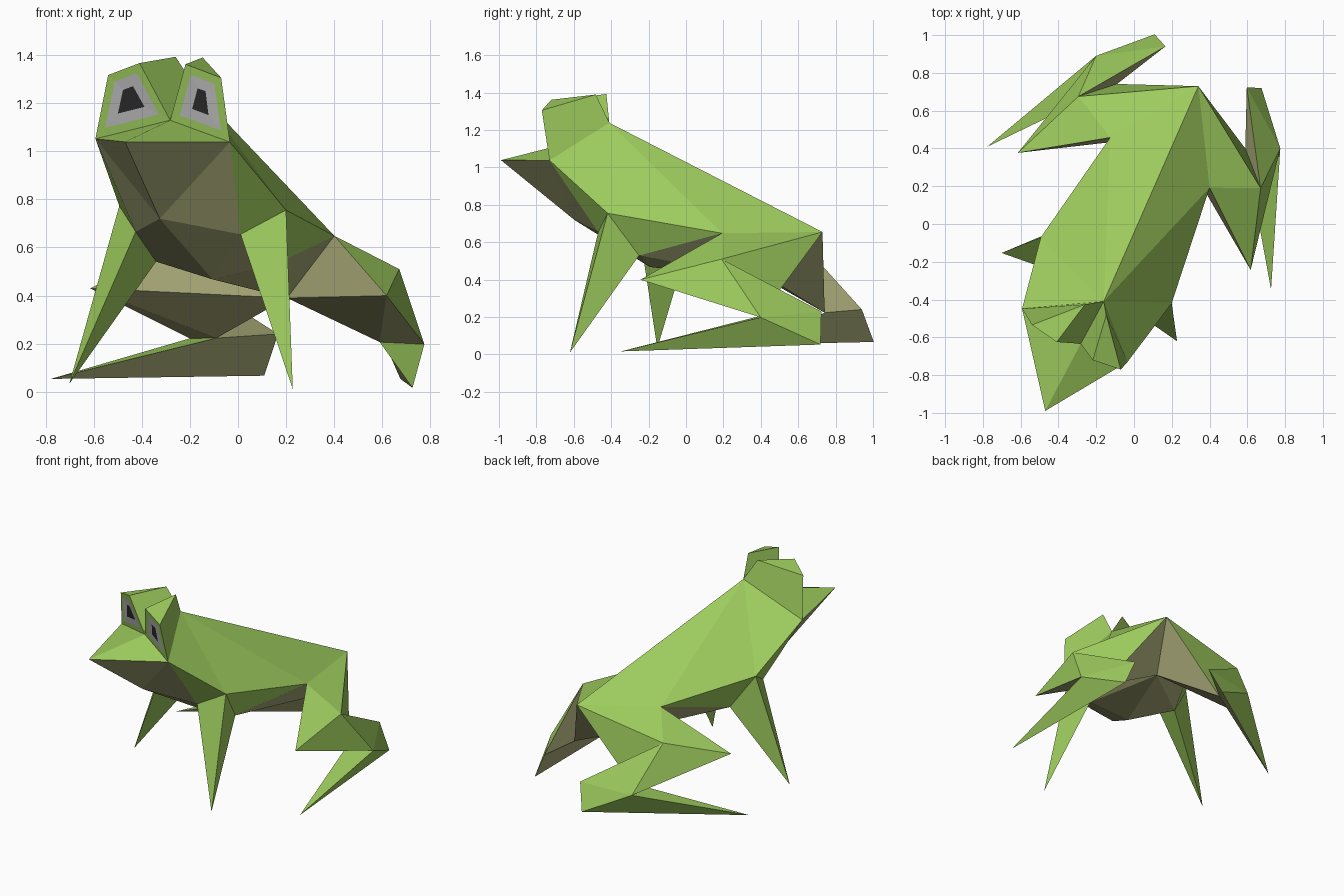
import bpy, bmesh, math
from mathutils import Matrix

if "Cube" in bpy.data.objects:
    bpy.data.objects.remove(bpy.data.objects["Cube"])

# Landmarks of the right half, in the frog's own frame (head towards -y)
P = {
    # centre line
    "crown": (.052, -.438, 1.24), "rump": (0, .805, .655), "snout": (.04, -1.095, 1.04),
    "brow": (.046, -.693, 1.13), "throat": (0, -.68, .72), "belly": (.02, -.22, .468),
    "tail": (0, .512, .39),
    # paired points
    "jaw": (.313, -.667, 1.045), "shoulder": (.388, -.285, .764), "chest": (.244, -.415, .66),
    "flank": (.277, -.155, .535), "hip": (.295, .352, .655),
    "lid_in": (.137, -.742, 1.365), "lid_out": (.293, -.72, 1.312), "lid_back": (.093, -.497, 1.392),
    "paw": (.52, -.452, .022),
    "knee": (.69, .06, .415), "thigh": (.54, .471, .522), "ankle": (.546, .705, .21),
    "instep": (.38, .622, .215), "heel_top": (.241, .915, .235), "heel": (.317, .946, .06),
    "toe": (.842, .015, .035),
}
CENTRE = {"crown", "rump", "snout", "brow", "throat", "belly", "tail"}

# Pose: the frog is turned and rolled slightly
POSE = (Matrix.Rotation(math.radians(-26.7), 4, 'Z') @ Matrix.Translation((-.038, 0, 0))
        @ Matrix.Rotation(.022, 4, 'Y'))


def material(name, rgb):
    m = bpy.data.materials.new(name)
    m.diffuse_color = (*rgb, 1)
    m.use_nodes = True
    m.node_tree.nodes["Principled BSDF"].inputs["Base Color"].default_value = m.diffuse_color
    return m


MATS = [material("green_skin", (.34, .60, .11)), material("tan_underside", (.42, .43, .20)),
        material("eye_white", (.5, .5, .5)), material("pupil_dark", (.025, .025, .025))]


def position(key, side):
    x, y, z = P[key]
    if side < 0 and key not in CENTRE:
        x = (.06 if key.startswith("lid") else 0) - x   # eyes sit slightly off centre
    return x, y, z


def part(name, green, tan, sides, eyes=()):
    bm, verts = bmesh.new(), {}

    def face(text, side, mat):
        vs = []
        for k in text.split():
            tag = (k, 0 if k in CENTRE else side)
            if tag not in verts:
                verts[tag] = bm.verts.new(position(k, side))
            vs.append(verts[tag])
        f = bm.faces.new(vs)
        f.material_index = mat
        return f

    eye_faces = []
    for side in sides:
        for t in green:
            face(t, side, 0)
        for t in tan:
            face(t, side, 1)
        eye_faces += [face(t, side, 0) for t in eyes]
    bmesh.ops.recalc_face_normals(bm, faces=bm.faces[:])
    # Eye white and pupil inset into each eye front
    for mat, width in ((2, .035), (3, .045)):
        if eye_faces:
            bmesh.ops.inset_individual(bm, faces=eye_faces, thickness=width, use_even_offset=True)
            for f in eye_faces:
                f.material_index = mat
    bm.transform(POSE)
    me = bpy.data.meshes.new(name)
    bm.to_mesh(me)
    bm.free()
    for m in MATS:
        me.materials.append(m)
    bpy.context.collection.objects.link(bpy.data.objects.new(name, me))


# Body and head with eye bumps
part("body",
     ["crown rump hip", "crown hip shoulder", "crown shoulder jaw", "jaw chest shoulder",
      "shoulder hip flank", "shoulder chest flank", "snout jaw brow",
      "jaw lid_out lid_back crown", "lid_in lid_out lid_back", "brow lid_in lid_back crown"],
     ["snout jaw throat", "jaw throat chest", "throat chest belly", "chest flank belly",
      "flank hip tail", "flank tail belly", "hip rump tail"],
     (1, -1), eyes=["brow lid_in lid_out jaw"])

for label, side in (("right", 1), ("left", -1)):
    # Front leg: a three-sided spike
    part("front_leg_" + label,
         ["shoulder chest paw", "chest flank paw", "flank shoulder paw", "shoulder chest flank"],
         [], (side,))
    # Hind leg: thigh, shin and long foot
    part("hind_leg_" + label,
         ["hip knee thigh", "hip thigh rump", "rump thigh instep", "knee thigh ankle",
          "thigh ankle heel_top", "ankle heel_top heel", "toe ankle instep", "toe ankle heel"],
         ["hip knee tail", "rump instep tail", "knee tail instep", "knee ankle instep",
          "thigh heel_top instep", "toe instep heel_top heel", "hip rump tail"],
         (side,))
